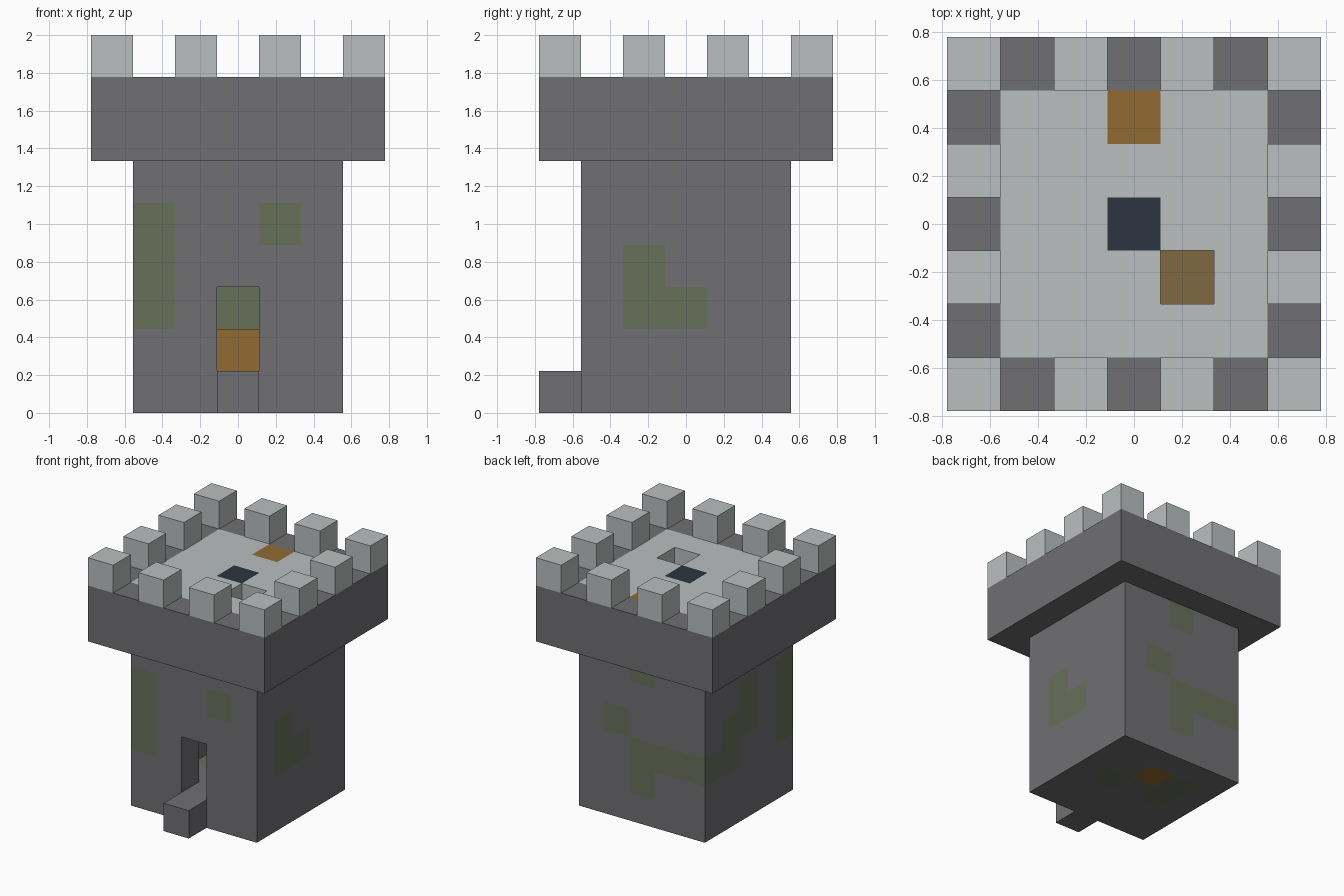
import bpy
import bmesh
from mathutils import Vector

cube = bpy.data.objects.get("Cube")
if cube:
    bpy.data.objects.remove(cube, do_unlink=True)

U = 2 / 9  # block size

COLOURS = {
    "stone": (0.162, 0.156, 0.165),
    "pale_stone": (0.491, 0.521, 0.521),
    "mossy_stone": (0.138, 0.162, 0.102),
    "golden_wood": (0.283, 0.147, 0.034),
    "brown_wood": (0.216, 0.138, 0.054),
    "dark_slate": (0.025, 0.036, 0.051),
}


def make_material(name, rgb):
    mat = bpy.data.materials.new(name)
    mat.use_nodes = True
    mat.diffuse_color = (*rgb, 1)
    bsdf = mat.node_tree.nodes["Principled BSDF"]
    bsdf.inputs["Base Color"].default_value = (*rgb, 1)
    bsdf.inputs["Roughness"].default_value = 0.9
    return mat


MATS = {name: make_material(name, rgb) for name, rgb in COLOURS.items()}


def blocks(xs, ys, zs):
    return {(x, y, z) for x in xs for y in ys for z in zs}


def square(r):
    return range(-r, r + 1)


# Block layout of each part
room = blocks(square(1), square(1), range(1, 7))
doorway = blocks([0], [-2], [1, 2])
hatch = {(1, -1, 7)}
deck = blocks(square(2), square(2), [7])

parts = {
    "tower_walls": blocks(square(2), square(2), range(6)) - room - doorway,
    "parapet": blocks(square(3), square(3), [6, 7]) - room - deck,
    "roof_deck": deck - hatch,
    "battlements": {(x, y, 8) for x in range(-3, 4, 2) for y in range(-3, 4, 2)
                    if max(abs(x), abs(y)) == 3},
    "door_step": {(0, -3, 0)},
    "inner_stairs": {(0, 1, 1), (1, 1, 2), (1, 0, 3), (1, -1, 4)},
}
solid = set().union(*parts.values())

# Moss patches on the walls and the underside
moss = {(0, 2, 5), (1, 2, 3), (0, 2, 1)}                      # back
moss |= blocks([-2, -1, 0], [2], [2])                         # back band
moss |= blocks([-2], [1], [2, 3]) | blocks([-2], [0], [3, 4])  # right side
moss |= blocks([-2], [-2], [2, 3, 4]) | {(1, -2, 4)}          # front
moss |= {(2, -1, 2), (2, -1, 3), (2, 0, 2)}                   # left side
moss |= {(1, 0, 0), (-1, 0, 0), (-1, 1, 0)}                   # underside

golden = {(0, 2, 7), (0, 1, 0), (0, 1, 1)}


def colour_of(part, cell):
    if cell in moss:
        return "mossy_stone"
    if cell in golden:
        return "golden_wood"
    if cell == (0, 0, 7):
        return "dark_slate"
    if part == "inner_stairs":
        return "brown_wood"
    return "pale_stone" if part in ("roof_deck", "battlements") else "stone"


def build_part(part, cells):
    """Make the exposed faces of a group of blocks."""
    bm = bmesh.new()
    names = []
    for cell in sorted(cells):
        centre = Vector(cell) + Vector((0, 0, 0.5))
        name = colour_of(part, cell)
        if name not in names:
            names.append(name)
        for axis in range(3):
            for sign in (-1, 1):
                n = Vector((0, 0, 0))
                n[axis] = sign
                neighbour = tuple(int(c + d) for c, d in zip(cell, n))
                if neighbour in solid:
                    continue
                a = Vector((0, 0, 0))
                a[(axis + 1) % 3] = 1
                b = n.cross(a)
                corners = [n + a + b, n - a + b, n - a - b, n + a - b]
                face = bm.faces.new([bm.verts.new((centre + c / 2) * U) for c in corners])
                face.material_index = names.index(name)
    bmesh.ops.remove_doubles(bm, verts=bm.verts, dist=U / 100)
    mesh = bpy.data.meshes.new(part)
    bm.to_mesh(mesh)
    bm.free()
    for name in names:
        mesh.materials.append(MATS[name])
    bpy.context.collection.objects.link(bpy.data.objects.new(part, mesh))


for part, cells in parts.items():
    build_part(part, cells)
